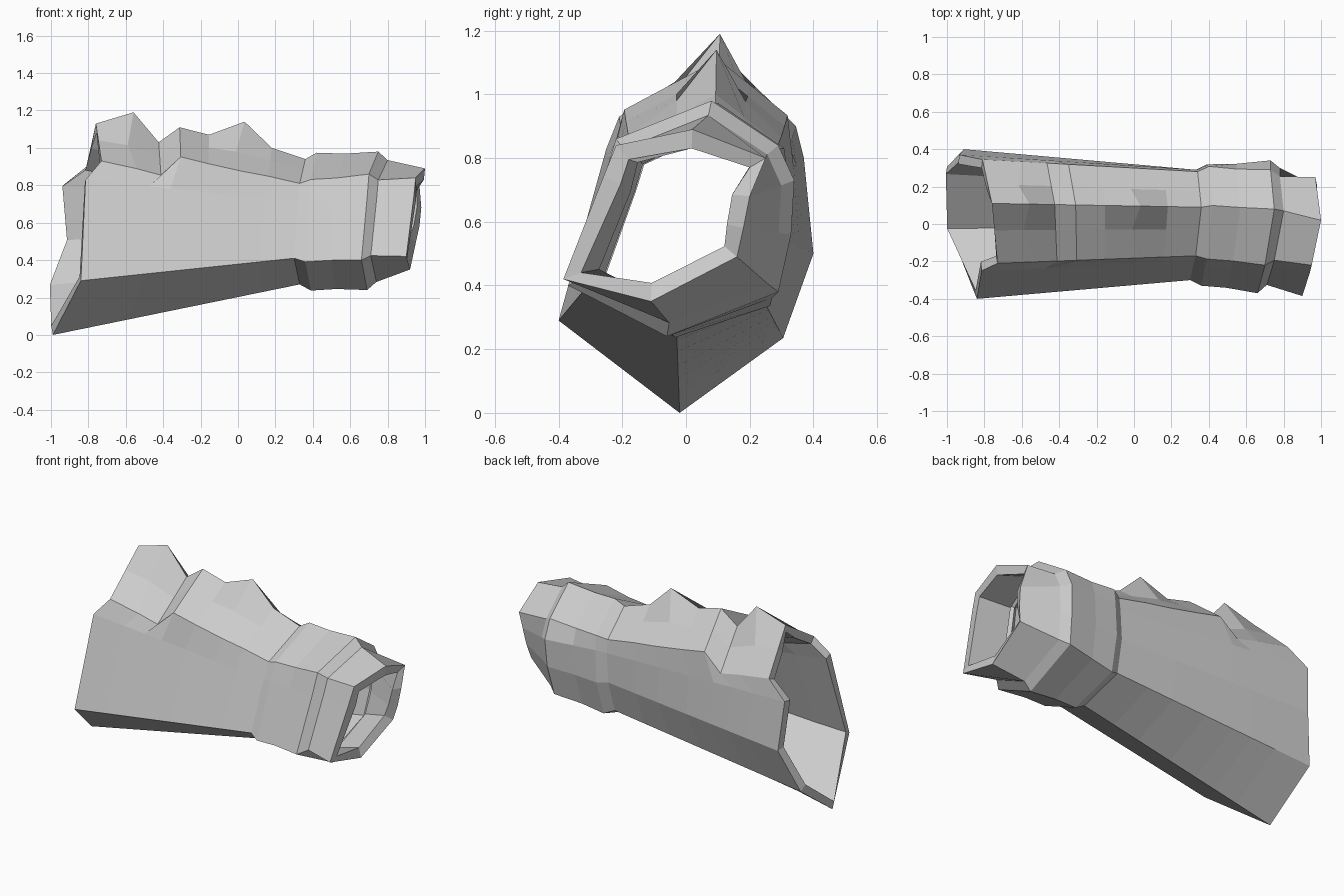
import bpy
import bmesh
from mathutils import Vector

default_cube = bpy.data.objects.get("Cube")
if default_cube:
    bpy.data.objects.remove(default_cube, do_unlink=True)

# Plain grey metal
metal = bpy.data.materials.new("grey_metal")
metal.use_nodes = True
grey = (0.6, 0.6, 0.6, 1.0)
metal.diffuse_color = grey
metal.node_tree.nodes["Principled BSDF"].inputs["Base Color"].default_value = grey


def section(*points):
    return [Vector(p) for p in points]


def blend(first, second, t):
    return [a.lerp(b, t) for a, b in zip(first, second)]


def resized(ring, factor, shift):
    """Scale a cross-section about the arm axis and slide it along x."""
    return [Vector((p.x + shift, p.y * factor, 0.6 + (p.z - 0.6) * factor))
            for p in ring]


def with_slopes(ring, spike=False):
    """Add a point on each slope beside the ridge; spikes pinch it inward."""
    pinch = Vector((-0.04, 0, -0.04)) if spike else Vector()
    ridge, back, front = ring[0], ring[1], ring[-1]
    back_slope = ridge.lerp(back, 0.45) + pinch
    front_slope = ridge.lerp(front, 0.45) + pinch
    return [ridge, back_slope] + ring[1:] + [front_slope]


def make_shell(name, rings, thickness):
    """Loft cross-sections into an open tube with a wall."""
    bm = bmesh.new()
    loops = [[bm.verts.new(p) for p in ring] for ring in rings]
    for near, far in zip(loops, loops[1:]):
        for i in range(len(near)):
            j = (i + 1) % len(near)
            bm.faces.new((near[i], near[j], far[j], far[i]))
    bmesh.ops.recalc_face_normals(bm, faces=bm.faces)
    # The tube is open, so check that its normals face away from the axis
    bm.normal_update()
    outward = sum(f.normal.dot(f.calc_center_median() * Vector((0, 1, 1))
                               - Vector((0, 0, 0.6))) for f in bm.faces)
    if outward < 0:
        bmesh.ops.reverse_faces(bm, faces=bm.faces)
    mesh = bpy.data.meshes.new(name)
    bm.to_mesh(mesh)
    bm.free()
    shell = bpy.data.objects.new(name, mesh)
    bpy.context.collection.objects.link(shell)
    mesh.materials.append(metal)
    wall = shell.modifiers.new("wall", 'SOLIDIFY')
    wall.thickness = thickness
    wall.offset = -1
    return shell


# Cross-sections run from the ridge down the back and up the front
elbow = section((-.76, .11, 1.13), (-.81, .345, .9), (-.935, .37, .8),
                (-.91, .4, .5), (-1, .305, .235), (-.99, -.02, 0),
                (-.84, -.4, .29), (-.815, -.25, .83), (-.73, -.21, .93))
wrist = section((.36, .09, .94), (.34, .28, .81), (.34, .29, .73),
                (.33, .29, .55), (.32, .24, .36), (.33, -.03, .27),
                (.3, -.3, .41), (.32, -.205, .71), (.33, -.17, .81))
band_end = section((.75, .08, .98), (.73, .29, .84), (.73, .34, .73),
                   (.72, .33, .56), (.7, .29, .38), (.69, -.06, .24),
                   (.66, -.37, .4), (.69, -.26, .73), (.7, -.22, .86))
hand = section((1, .02, .89), (.97, .25, .8), (.98, .2, .68),
               (.97, .18, .58), (.95, .16, .49), (.92, -.11, .35),
               (.9, -.385, .42), (.94, -.26, .74), (.95, -.22, .84))

# Sleeve stations: position, ridge height, shoulder lift, spike
stations = [(.18, 1.19, -.02, True), (.3, 1.03, -.04, False),
            (.4, 1.11, .07, False), (.54, 1.07, .05, False),
            (.71, 1.14, .03, True), (.84, 1.0, .02, False)]
sleeve_rings = [with_slopes(elbow)]
for t, ridge_height, lift, spike in stations:
    ring = blend(elbow, wrist, t)
    ring[0].z = ridge_height
    ring[1].z += lift
    ring[-1].z += lift
    sleeve_rings.append(with_slopes(ring, spike))
sleeve_rings.append(with_slopes(wrist))
make_shell("spiked_sleeve", sleeve_rings, 0.05)

# Raised band around the wrist
band_start = resized(wrist, 1.1, 0.06)
band_middle = resized(blend(band_start, band_end, 0.45), 0.98, 0)
band_step = resized(band_end, 0.88, 0.05)
make_shell("wrist_band", [wrist, band_start, band_middle, band_end, band_step], 0.05)

# Flared collar at the hand opening
make_shell("hand_collar", [band_step, hand], 0.06)
